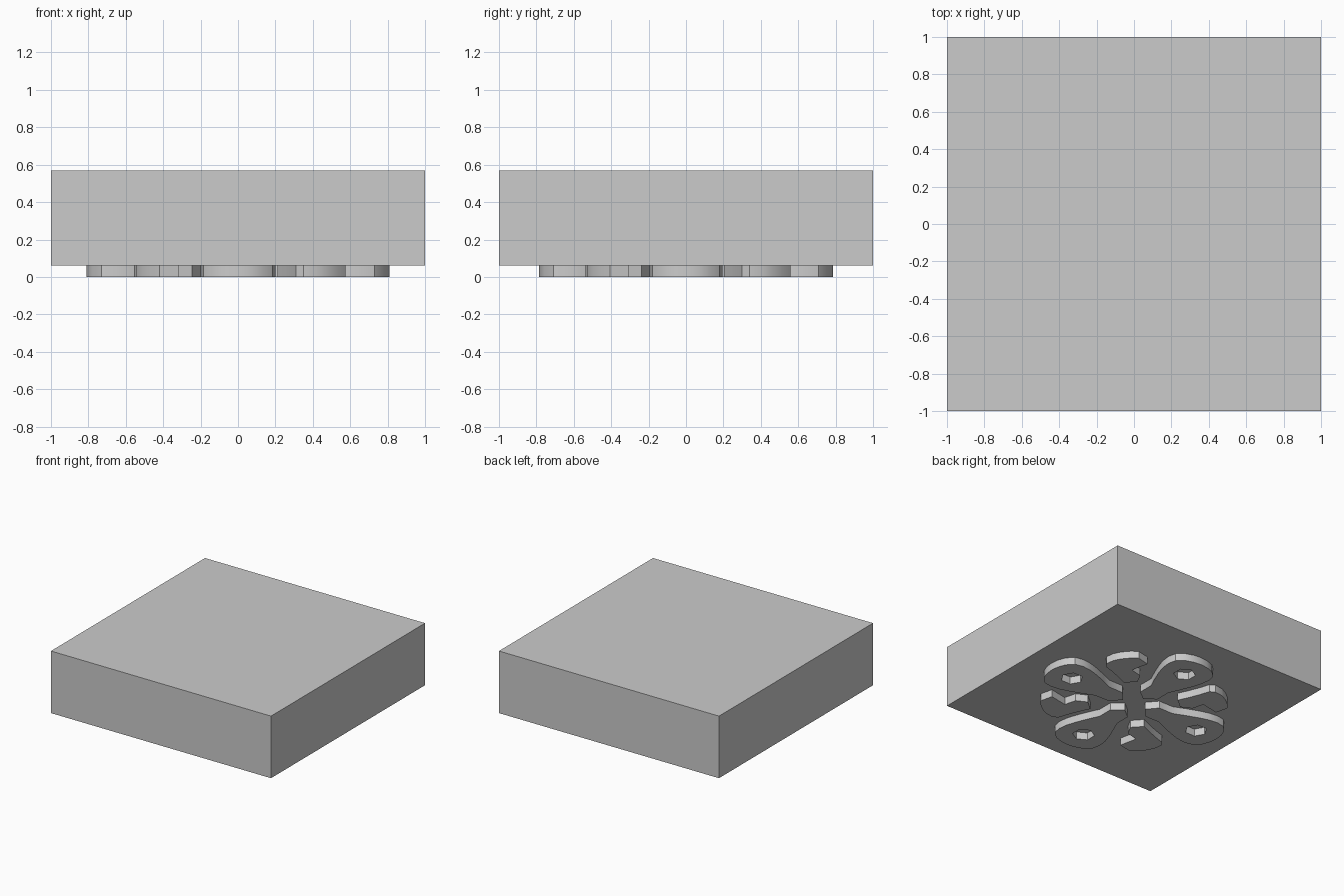
import bpy
import math
from mathutils import Matrix

if "Cube" in bpy.data.objects:
    bpy.data.objects.remove(bpy.data.objects["Cube"], do_unlink=True)

grey = bpy.data.materials.new("plain grey")
grey.use_nodes = True
GREY = (0.6, 0.6, 0.6, 1)
grey.diffuse_color = GREY
grey.node_tree.nodes["Principled BSDF"].inputs["Base Color"].default_value = GREY

BASE, TOP, EMBED = 0.06, 0.57, 0.004


def relief(name, loops, turn):
    """Extrude flat outlines (later ones are holes) and turn about the centre."""
    curve = bpy.data.curves.new(name, "CURVE")
    curve.dimensions = "2D"
    curve.fill_mode = "BOTH"
    curve.extrude = (BASE + EMBED) / 2
    for loop in loops:
        spline = curve.splines.new("POLY")
        spline.points.add(len(loop) - 1)
        for point, (x, y) in zip(spline.points, loop):
            point.co = (x, y, 0, 1)
        spline.use_cyclic_u = True
    source = bpy.data.objects.new(name, curve)
    bpy.context.collection.objects.link(source)
    mesh = bpy.data.meshes.new_from_object(
        source.evaluated_get(bpy.context.evaluated_depsgraph_get()))
    bpy.data.objects.remove(source, do_unlink=True)
    # The pattern is slightly shorter along y
    mesh.transform(Matrix.Translation((0, 0, curve.extrude))
                   @ Matrix.Diagonal((1, 0.97, 1, 1))
                   @ Matrix.Rotation(turn, 4, "Z"))
    mesh.materials.clear()
    mesh.materials.append(grey)
    obj = bpy.data.objects.new(name, mesh)
    bpy.context.collection.objects.link(obj)
    bpy.ops.object.select_all(action="DESELECT")
    obj.select_set(True)
    bpy.context.view_layer.objects.active = obj
    bpy.ops.object.mode_set(mode="EDIT")
    bpy.ops.mesh.select_all(action="SELECT")
    bpy.ops.mesh.remove_doubles(threshold=0.0005)
    bpy.ops.mesh.normals_make_consistent(inside=False)
    bpy.ops.object.mode_set(mode="OBJECT")
    bpy.ops.object.shade_smooth_by_angle(angle=math.radians(30))


# Solid block
bpy.ops.mesh.primitive_cube_add(size=1, location=(0, 0, (BASE + TOP) / 2))
block = bpy.context.object
block.name = "block"
block.scale = (2, 2, TOP - BASE)
block.data.materials.append(grey)

# Long petal: half outline mirrored across its axis, with a six-sided hole
side = [(0.18, 0.085), (0.31, 0.085), (0.40, 0.125), (0.50, 0.165), (0.58, 0.19),
        (0.66, 0.2), (0.73, 0.185), (0.78, 0.13), (0.803, 0.065)]
petal = [(0.11, 0)] + [(x, -y) for x, y in side] + [(0.81, 0)] + side[::-1]
hole = [(0.61 + 0.085 * math.cos(a * math.pi / 3),
         0.085 * math.sin(a * math.pi / 3)) for a in range(6)]

# Short notched leaf between the petals
leaf = [(0.27, 0.21), (0.36, 0.25), (0.45, 0.285), (0.53, 0.31), (0.555, 0.35),
        (0.545, 0.42), (0.515, 0.48), (0.47, 0.535), (0.42, 0.575), (0.315, 0.55),
        (0.345, 0.40), (0.245, 0.375), (0.20, 0.29)]

for i, where in enumerate(("left", "back", "right", "front")):
    relief(where + "_petal", [petal, hole], i * math.pi / 2)
    relief(where + "_leaf", [leaf], i * math.pi / 2)
